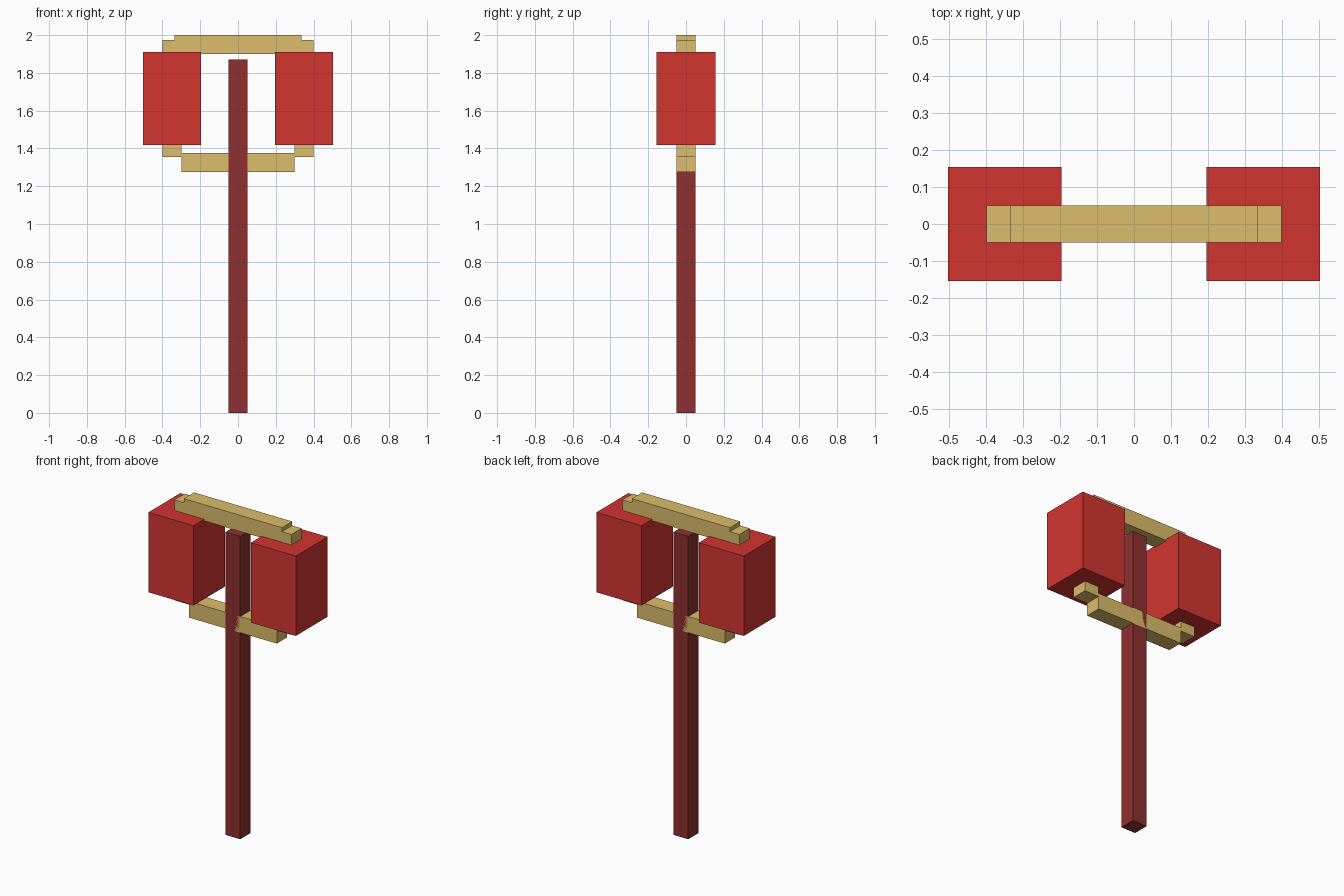
import bpy

if "Cube" in bpy.data.objects:
    bpy.data.objects.remove(bpy.data.objects["Cube"])


def material(name, color):
    m = bpy.data.materials.new(name)
    m.diffuse_color = (*color, 1)
    m.use_nodes = True
    m.node_tree.nodes["Principled BSDF"].inputs["Base Color"].default_value = m.diffuse_color
    return m


def box(name, x, y, z, mat):
    """Axis-aligned box from (min, max) ranges."""
    ranges = (x, y, z)
    bpy.ops.mesh.primitive_cube_add(size=1)
    ob = bpy.context.object
    ob.name = name
    ob.location = [(a + b) / 2 for a, b in ranges]
    ob.scale = [b - a for a, b in ranges]
    bpy.ops.object.transform_apply(location=True, rotation=False, scale=True)
    ob.data.materials.append(mat)
    return ob


wood = material("dark_red_wood", (0.28, 0.03, 0.03))
gold = material("gold", (0.72, 0.51, 0.15))
red = material("red", (0.65, 0.035, 0.03))

T = (-0.05, 0.05)  # common thickness of handle and frame

# Long handle
box("handle", T, T, (0, 1.87), wood)

# Frame bars above and below the head
box("top_bar", (-0.335, 0.335), T, (1.9, 2.0), gold)
box("bottom_bar", (-0.3, 0.3), T, (1.275, 1.375), gold)

# Each side: upright frame post running through a head block
for side, s in (("left", -1), ("right", 1)):
    box(side + "_post", sorted((s * 0.3, s * 0.4)), T, (1.355, 1.975), gold)
    box(side + "_head_block", sorted((s * 0.196, s * 0.504)),
        (-0.155, 0.155), (1.417, 1.91), red)
